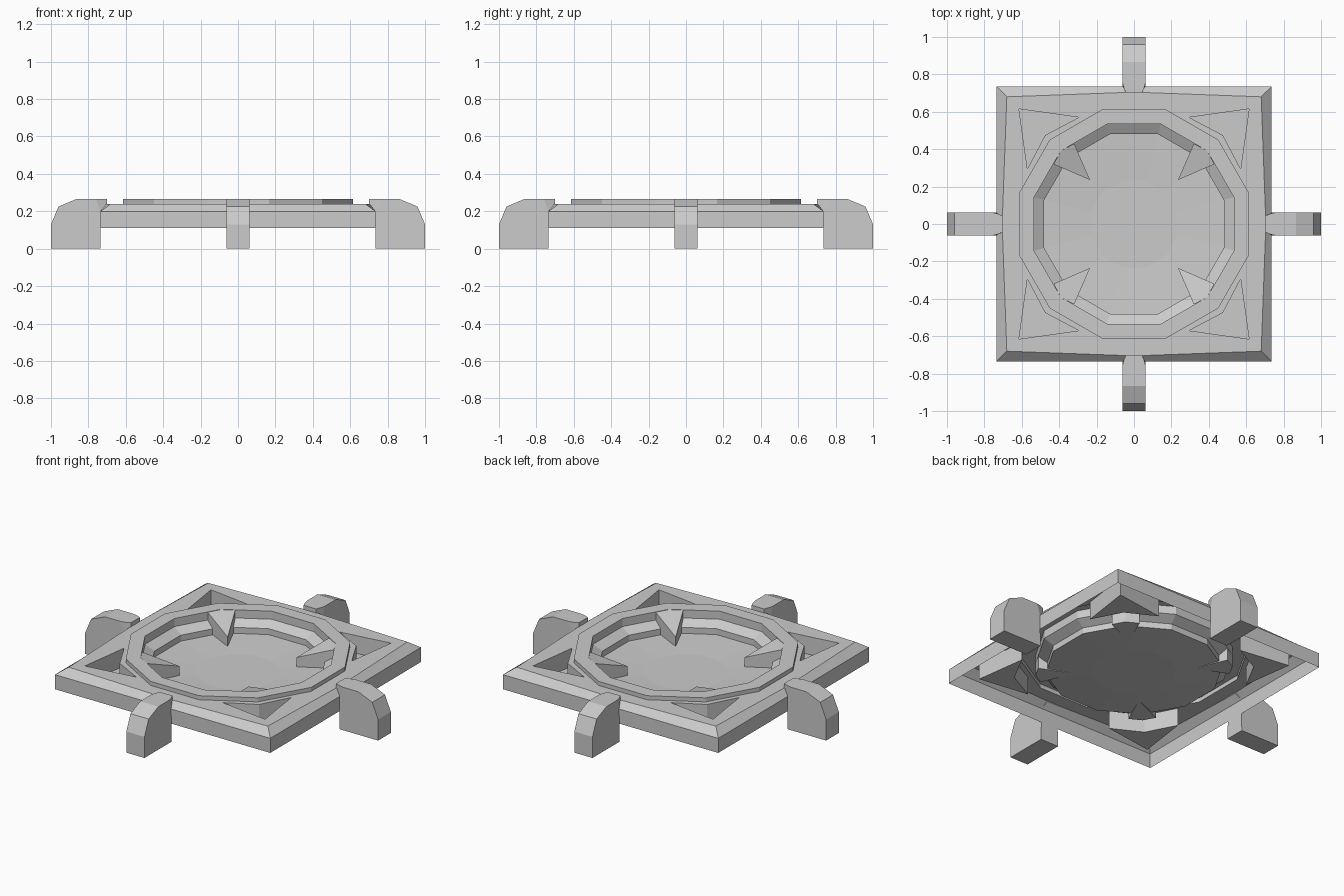
import bpy, bmesh
from math import sin, cos, pi, radians
from mathutils import Matrix, Vector

if "Cube" in bpy.data.objects:
    bpy.data.objects.remove(bpy.data.objects["Cube"])


def finish(bm, name):
    me = bpy.data.meshes.new(name)
    bm.to_mesh(me)
    bm.free()
    ob = bpy.data.objects.new(name, me)
    bpy.context.collection.objects.link(ob)
    return ob


def loop(bm, pts):
    return [bm.verts.new(p) for p in pts]


def bridge(bm, a, b):
    n = len(a)
    for i in range(n):
        j = (i + 1) % n
        bm.faces.new((a[i], a[j], b[j], b[i]))


def gon(r, z):
    # twelve-sided loop with flat sides facing the axes
    return [(r * cos(radians(15 + 30 * i)), r * sin(radians(15 + 30 * i)), z) for i in range(12)]


def square(c, m, z):
    # square loop with a point in the middle of each side
    pts = []
    for k in range(4):
        rot = Matrix.Rotation(k * pi / 2, 3, 'Z')
        pts += [rot @ Vector((m, 0, z)), rot @ Vector((c, c, z))]
    return pts


# Tray: square frame, corner pockets, raised ring and shallow bowl in one shell
bm = bmesh.new()
rings = [loop(bm, square(*s)) for s in ((.735, .735, .11), (.735, .735, .20), (.68, .705, .24))]
for a, b in zip(rings, rings[1:]):
    bridge(bm, a, b)
bowl = [loop(bm, gon(r, z)) for r, z in
        ((.637, .24), (.637, .265), (.553, .265), (.553, .215), (.497, .182),
         (.497, .145), (.24, .132))]
for a, b in zip(bowl, bowl[1:]):
    bridge(bm, a, b)
bm.faces.new(bowl[-1])
borders = [rings[-1], bowl[0]]
pocket = [(.615, .615), (.295, .57), (.475, .475), (.57, .295)]
for k in range(4):
    rot = Matrix.Rotation(k * pi / 2, 3, 'Z')
    top, low = [loop(bm, [rot @ Vector((x, y, z)) for x, y in pocket]) for z in (.24, .13)]
    bridge(bm, top, low)
    bm.faces.new((low[0], low[1], low[2]))
    bm.faces.new((low[0], low[2], low[3]))
    borders.append(top)
edges = []
for b in borders:
    for i in range(len(b)):
        v, w = b[i], b[(i + 1) % len(b)]
        edges.append(bm.edges.get((v, w)) or bm.edges.new((v, w)))
fill = bmesh.ops.triangle_fill(bm, use_beauty=True, use_dissolve=False, edges=edges,
                               normal=(0, 0, 1))
bmesh.ops.recalc_face_normals(bm, faces=bm.faces)
bm.normal_update()
if sum(f.normal.z * f.calc_area() for f in bm.faces) < 0:
    bmesh.ops.reverse_faces(bm, faces=bm.faces)
finish(bm, "tray")

# Wedge teeth pointing into the bowl
for k in range(4):
    bm = bmesh.new()
    top = loop(bm, [(.235, .235, .195), (.43, .32, .263), (.391, .391, .263), (.32, .43, .263)])
    low = loop(bm, [(v.co.x, v.co.y, .138) for v in top])
    bridge(bm, top, low)
    bm.faces.new(top)
    bm.faces.new(low)
    bmesh.ops.rotate(bm, verts=bm.verts, matrix=Matrix.Rotation(k * pi / 2, 3, 'Z'))
    bmesh.ops.recalc_face_normals(bm, faces=bm.faces)
    finish(bm, "bowl_tooth")

# Legs: side profile (distance out, height, half width), turned to four sides
W = .062
leg = [(.735, 0, W), (1, 0, W), (1, .13, W), (.96, .225, W), (.865, .265, W), (.76, .265, W),
       (.735, .265, .057), (.70, .265, .043), (.70, .235, .043), (.735, .20, .058)]
for k in range(4):
    bm = bmesh.new()
    a = loop(bm, [(x, w, z) for x, z, w in leg])
    b = loop(bm, [(x, -w, z) for x, z, w in leg])
    bridge(bm, a, b)
    for s in (a, b):
        bm.faces.new(s[0:6] + [s[9]])
        bm.faces.new(s[5:10])
    bmesh.ops.rotate(bm, verts=bm.verts, matrix=Matrix.Rotation(k * pi / 2, 3, 'Z'))
    bmesh.ops.recalc_face_normals(bm, faces=bm.faces)
    finish(bm, "leg")
